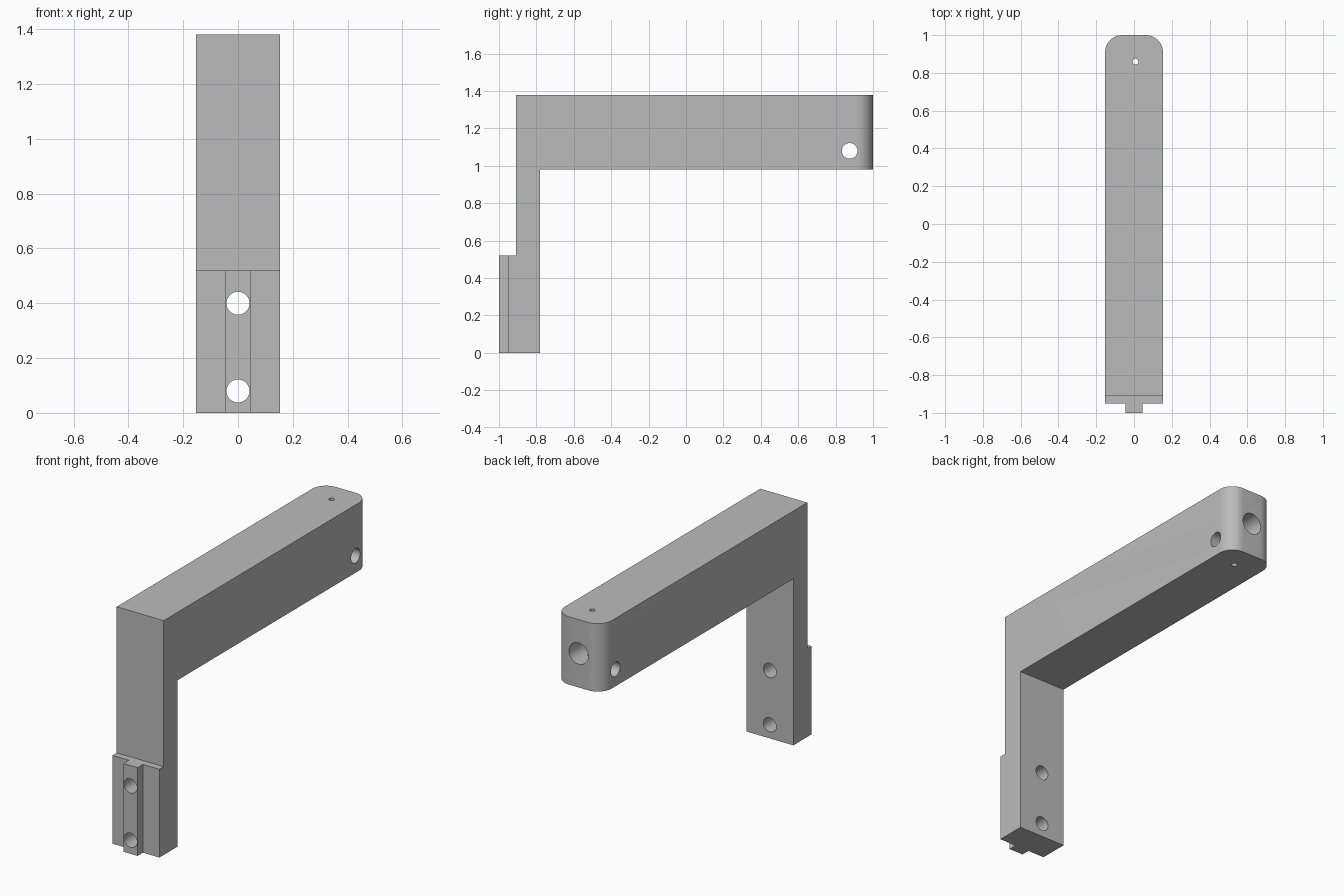
import bpy, bmesh, math
from mathutils import Matrix, Vector

cube = bpy.data.objects.get("Cube")
if cube:
    bpy.data.objects.remove(cube, do_unlink=True)

HALF = 0.153          # half width of the arm
TOP, UNDER, PAD = 1.38, 0.98, 0.52

grey = bpy.data.materials.new("plain grey")
grey.use_nodes = True
colour = (0.5, 0.5, 0.5, 1)
grey.diffuse_color = colour
grey.node_tree.nodes["Principled BSDF"].inputs["Base Color"].default_value = colour


def finish(bm, name):
    bmesh.ops.recalc_face_normals(bm, faces=bm.faces)
    mesh = bpy.data.meshes.new(name)
    bm.to_mesh(mesh)
    bm.free()
    mesh.materials.append(grey)
    obj = bpy.data.objects.new(name, mesh)
    bpy.context.collection.objects.link(obj)
    return obj


def extrude(bm, points, offset):
    face = bm.faces.new([bm.verts.new(p) for p in points])
    new = bmesh.ops.extrude_face_region(bm, geom=[face])["geom"]
    bmesh.ops.translate(bm, vec=offset,
                        verts=[g for g in new if isinstance(g, bmesh.types.BMVert)])


def cutter(name, centre, radius, depth, axis):
    bm = bmesh.new()
    turn = Vector((0, 0, 1)).rotation_difference(Vector(axis)).to_matrix().to_4x4()
    bmesh.ops.create_cone(bm, cap_ends=True, segments=48, radius1=radius, radius2=radius,
                          depth=depth, matrix=Matrix.Translation(centre) @ turn)
    obj = finish(bm, name)
    obj.hide_render = True
    return obj


# Bracket: side profile of the arm, post and mounting pad
bm = bmesh.new()
profile = [(-0.95, 0), (-0.78, 0), (-0.78, UNDER), (1, UNDER),
           (1, TOP), (-0.91, TOP), (-0.91, PAD), (-0.95, PAD)]
extrude(bm, [(-HALF, y, z) for y, z in profile], (2 * HALF, 0, 0))

# Rounded upright corners at the free end
corners = [e for e in bm.edges
           if all(v.co.y > 0.99 for v in e.verts)
           and abs(e.verts[0].co.z - e.verts[1].co.z) > 0.1]
bmesh.ops.bevel(bm, geom=corners, offset=0.09, segments=12, profile=0.5, affect='EDGES')
bracket = finish(bm, "bracket")

# Locating tongue on the front of the pad
bm = bmesh.new()
tongue_plan = [(-0.046, -1), (0.046, -1), (0.046, -0.93), (-0.046, -0.93)]
extrude(bm, [(x, y, 0) for x, y in tongue_plan], (0, 0, PAD))
tongue = finish(bm, "tongue")
tongue.hide_render = True

# Holes: two bolts, cross pin, small set screw, blind rod socket
cutters = [cutter("bolt_hole_cutter", (0, -0.9, z), 0.042, 0.6, (0, 1, 0)) for z in (0.08, 0.4)]
cutters.append(cutter("pin_hole_cutter", (0, 0.875, 1.08), 0.042, 0.6, (1, 0, 0)))
cutters.append(cutter("screw_hole_cutter", (0.008, 0.86, 1.18), 0.015, 0.8, (0, 0, 1)))
cutters.append(cutter("rod_socket_cutter", (0, 0.9, 1.18), 0.063, 0.5, (0, 1, 0)))

for operation, tools in (('UNION', [tongue]), ('DIFFERENCE', cutters)):
    for tool in tools:
        mod = bracket.modifiers.new(tool.name, 'BOOLEAN')
        mod.operation = operation
        mod.solver = 'EXACT'
        mod.object = tool

# Bake the joins and cuts, then drop the helpers
bpy.context.view_layer.update()
result = bracket.evaluated_get(bpy.context.evaluated_depsgraph_get())
mesh = bpy.data.meshes.new_from_object(result)
bracket.modifiers.clear()
bracket.data = mesh
for tool in [tongue] + cutters:
    bpy.data.objects.remove(tool, do_unlink=True)

bpy.ops.object.select_all(action='DESELECT')
bracket.select_set(True)
bpy.context.view_layer.objects.active = bracket
bpy.ops.object.shade_smooth_by_angle(angle=math.radians(30))
